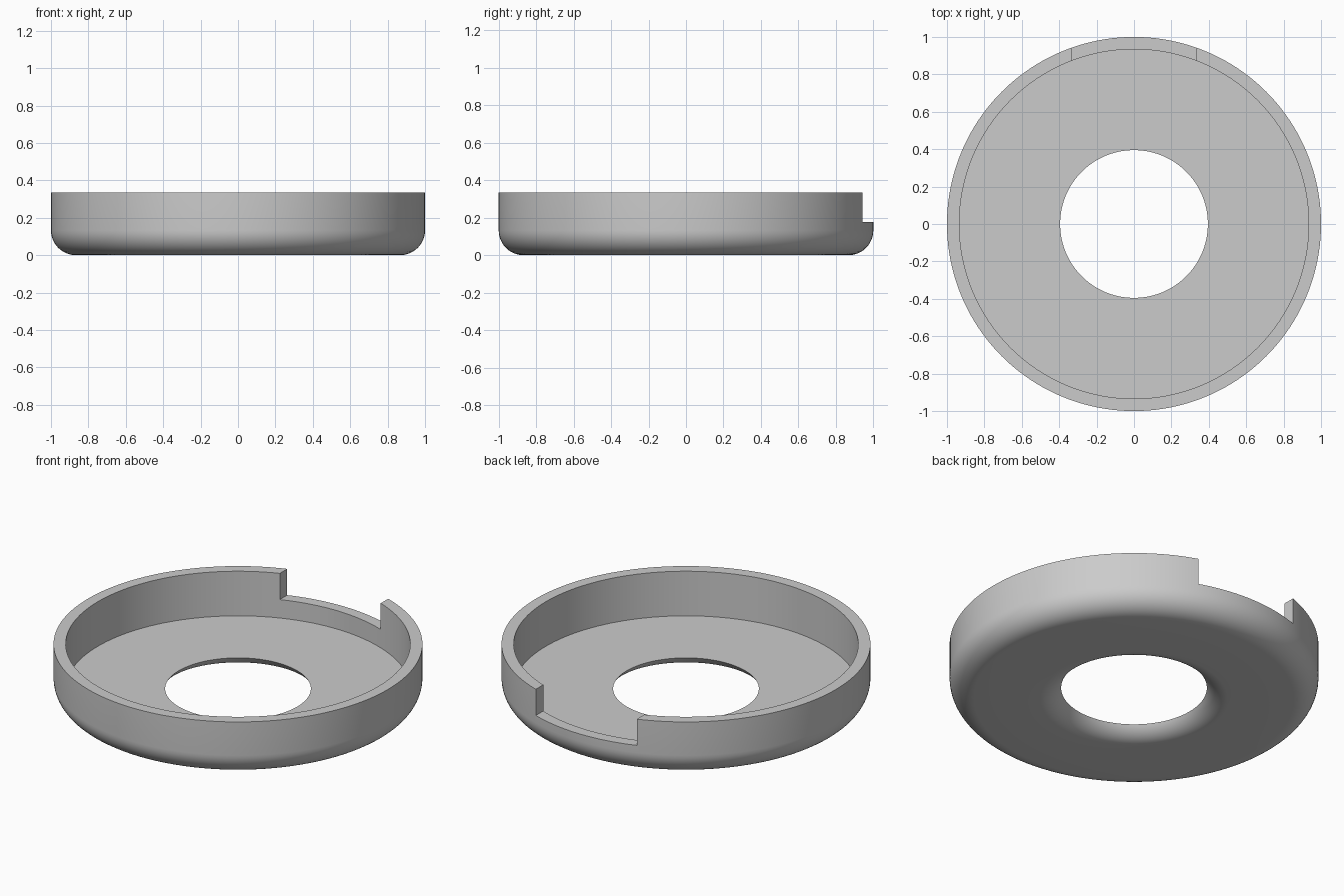
import bpy
import bmesh
from math import acos, cos, sin, pi, tau

cube = bpy.data.objects.get("Cube")
if cube:
    bpy.data.objects.remove(cube, do_unlink=True)

OUTER, INNER, HOLE = 1.0, 0.934, 0.395
HEIGHT, FLOOR, FILLET = 0.334, 0.067, 0.133
NOTCH_HALF, NOTCH_Z = 0.334, 0.177
SEGMENTS, ARC_STEPS = 160, 12

grey = bpy.data.materials.new("plain grey")
grey.use_nodes = True
grey.diffuse_color = (0.6, 0.6, 0.6, 1)
grey.node_tree.nodes["Principled BSDF"].inputs["Base Color"].default_value = (0.6, 0.6, 0.6, 1)


def arc(cx, start, end):
    """Points (radius, height) of a rounded lower edge."""
    angles = [start + (end - start) * i / ARC_STEPS for i in range(ARC_STEPS + 1)]
    return [(cx + FILLET * cos(a), FILLET + FILLET * sin(a)) for a in angles]


# Cross-section: wall, floor, and rounded lower edges at the hole and rim
sweep = acos(1 - FLOOR / FILLET)
profile = [(OUTER, HEIGHT), (INNER, HEIGHT), (INNER, FLOOR)]
profile += arc(HOLE + FILLET * sin(sweep), -pi / 2 - sweep, -pi / 2)
profile += arc(OUTER - FILLET, -pi / 2, 0)

# Dish turned from the cross-section
bm = bmesh.new()
verts = [bm.verts.new((r, 0, z)) for r, z in profile]
edges = [bm.edges.new((v, verts[(i + 1) % len(verts)])) for i, v in enumerate(verts)]
bmesh.ops.spin(bm, geom=verts + edges, cent=(0, 0, 0), axis=(0, 0, 1),
               angle=tau, steps=SEGMENTS, use_duplicate=False)
bmesh.ops.remove_doubles(bm, verts=bm.verts, dist=1e-4)
bmesh.ops.recalc_face_normals(bm, faces=bm.faces)
mesh = bpy.data.meshes.new("round_dish")
bm.to_mesh(mesh)
bm.free()
dish = bpy.data.objects.new("round_dish", mesh)
bpy.context.collection.objects.link(dish)
mesh.materials.append(grey)

# Notch in the back wall
bpy.ops.mesh.primitive_cube_add(size=1, location=(0, 1, NOTCH_Z + 0.25))
cutter = bpy.context.object
cutter.name = "notch_cutter"
cutter.scale = (2 * NOTCH_HALF, 0.6, 0.5)
cutter.hide_render = True
cutter.data.materials.append(grey)

cut = dish.modifiers.new("notch", "BOOLEAN")
cut.operation = "DIFFERENCE"
cut.solver = "EXACT"
cut.object = cutter
bpy.ops.object.select_all(action="DESELECT")
dish.select_set(True)
bpy.context.view_layer.objects.active = dish
bpy.ops.object.modifier_apply(modifier=cut.name)
bpy.data.objects.remove(cutter, do_unlink=True)
bpy.ops.object.shade_smooth_by_angle(angle=pi / 6)
